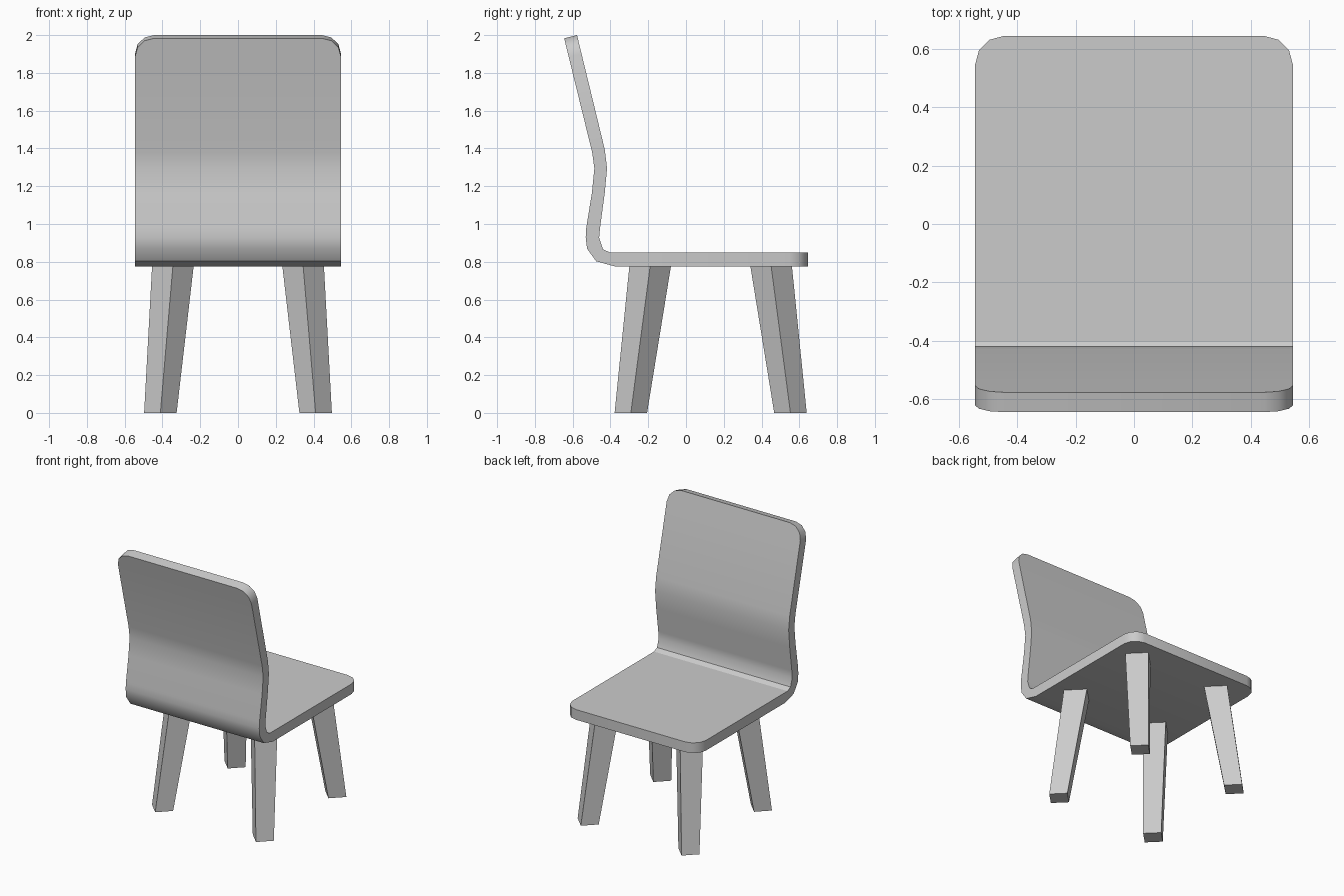
import bpy, bmesh, math
from mathutils import Vector

cube = bpy.data.objects.get("Cube")
if cube:
    bpy.data.objects.remove(cube, do_unlink=True)

grey = bpy.data.materials.new("plain grey")
grey.use_nodes = True
grey.diffuse_color = (0.6, 0.6, 0.6, 1)
grey.node_tree.nodes["Principled BSDF"].inputs["Base Color"].default_value = (0.6, 0.6, 0.6, 1)


def finish(bm, name):
    bmesh.ops.recalc_face_normals(bm, faces=bm.faces)
    mesh = bpy.data.meshes.new(name)
    bm.to_mesh(mesh)
    bm.free()
    mesh.materials.append(grey)
    obj = bpy.data.objects.new(name, mesh)
    bpy.context.collection.objects.link(obj)
    return obj


def loft(bm, rings):
    """Skin a list of four-point rings into a closed tube."""
    rings = [[bm.verts.new(p) for p in ring] for ring in rings]
    for a, b in zip(rings, rings[1:]):
        for i in range(4):
            j = (i + 1) % 4
            bm.faces.new((a[i], a[j], b[j], b[i]))
    bm.faces.new(rings[0])
    bm.faces.new(rings[-1])
    return rings


# Bent shell: matching (y, z) points on the seating side and the outer side
HALF_WIDTH, RADIUS = 0.545, 0.1
inner = [(-0.577, 2.0), (-0.43, 1.394), (-0.418, 1.295), (-0.43, 1.166),
         (-0.455, 0.98), (-0.46, 0.927), (-0.44, 0.867), (-0.405, 0.85), (0.645, 0.85)]
outer = [(-0.645, 1.983), (-0.497, 1.38), (-0.485, 1.295), (-0.498, 1.166),
         (-0.528, 0.98), (-0.531, 0.93), (-0.524, 0.87), (-0.476, 0.803), (-0.375, 0.775),
         (0.645, 0.775)]
inner.insert(8, (-0.375, 0.85))
pairs = [(Vector(a), Vector(b)) for a, b in zip(inner, outer)]


def rounded_end(end, neighbour):
    """Rows from the tip inwards that round the two corners of a shell end."""
    rows = []
    for step in range(4):
        angle = math.radians(30 * step)
        inset = RADIUS * (1 - math.cos(angle))
        width = HALF_WIDTH - RADIUS * (1 - math.sin(angle))
        row = [p + (q - p).normalized() * inset for p, q in zip(end, neighbour)]
        rows.append((*row, width))
    return rows


rows = rounded_end(pairs[0], pairs[1])
rows += [(a, b, HALF_WIDTH) for a, b in pairs[1:-1]]
rows += reversed(rounded_end(pairs[-1], pairs[-2]))

bm = bmesh.new()
rings = loft(bm, [[(-w, *a), (w, *a), (w, *b), (-w, *b)] for a, b, w in rows])

# Smooth the bends, keep the rims and the two seat creases crisp
bm.normal_update()
bmesh.ops.recalc_face_normals(bm, faces=bm.faces)
for face in bm.faces:
    face.smooth = True
for edge in bm.edges:
    edge.smooth = edge.calc_face_angle(0) < math.radians(45)
crease = rings[3 + 7]
for pair in (crease[:2], crease[2:]):
    bm.edges.get(pair).smooth = False
finish(bm, "seat_and_backrest")


# Splayed, tapered legs with a square section turned corner-on
def leg(name, side, foot_y, top_y):
    def diamond(x, y, z, r):
        return [(x + r, y, z), (x, y + r, z), (x - r, y, z), (x, y - r, z)]
    bm = bmesh.new()
    loft(bm, [diamond(side * 0.411, foot_y, 0, 0.086),
              diamond(side * 0.345, top_y, 0.775, 0.11)])
    finish(bm, name)


for label, side in (("left", 1), ("right", -1)):
    leg(f"{label}_leg_under_backrest", side, -0.292, -0.19)
    leg(f"{label}_leg_under_seat_edge", side, 0.553, 0.451)
